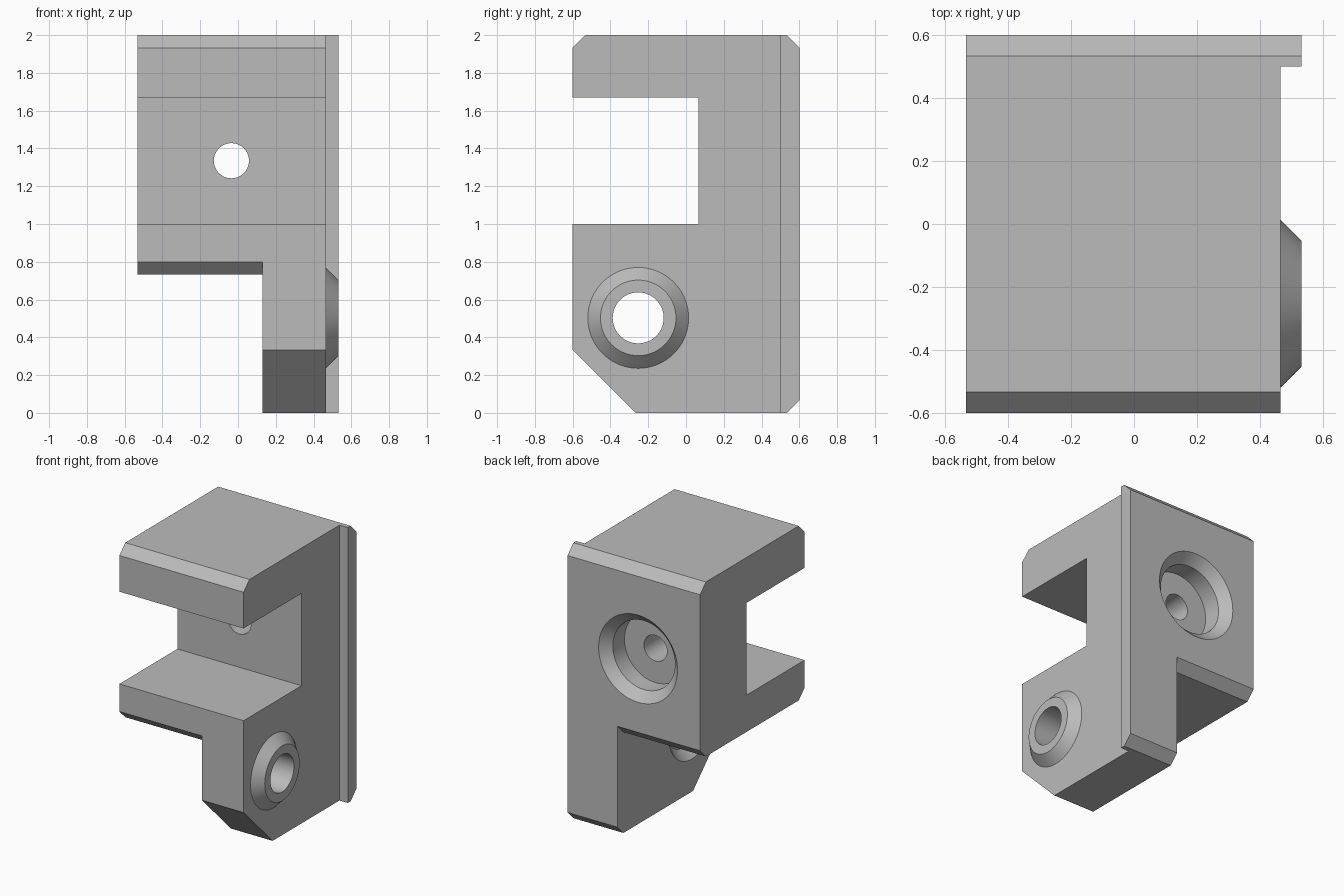
import bpy, bmesh, math
from mathutils import Vector

cube = bpy.data.objects.get("Cube")
if cube:
    bpy.data.objects.remove(cube, do_unlink=True)

grey = bpy.data.materials.new("plain grey")
grey.use_nodes = True
colour = (0.5, 0.5, 0.5, 1)
grey.diffuse_color = colour
grey.node_tree.nodes["Principled BSDF"].inputs["Base Color"].default_value = colour


def finish(name, bm):
    bmesh.ops.recalc_face_normals(bm, faces=bm.faces)
    mesh = bpy.data.meshes.new(name)
    bm.to_mesh(mesh)
    bm.free()
    mesh.materials.append(grey)
    obj = bpy.data.objects.new(name, mesh)
    bpy.context.collection.objects.link(obj)
    return obj


def extrude_x(name, profile, x0, x1):
    """Solid made from a (y, z) outline pulled along x."""
    bm = bmesh.new()
    face = bm.faces.new([bm.verts.new((x0, y, z)) for y, z in profile])
    new = bmesh.ops.extrude_face_region(bm, geom=[face])["geom"]
    verts = [g for g in new if isinstance(g, bmesh.types.BMVert)]
    bmesh.ops.translate(bm, verts=verts, vec=(x1 - x0, 0, 0))
    return finish(name, bm)


def turned(name, centre, axis, steps, sides=72):
    """Round solid along x or y from (position, radius) steps."""
    bm = bmesh.new()
    rings = []
    for pos, r in steps:
        ring = []
        for i in range(sides):
            a = math.tau * i / sides
            u, v = r * math.cos(a), r * math.sin(a)
            p = (pos, u, v) if axis == "x" else (u, pos, v)
            ring.append(bm.verts.new(Vector(p) + Vector(centre)))
        rings.append(ring)
    for a, b in zip(rings, rings[1:]):
        for i in range(sides):
            j = (i + 1) % sides
            bm.faces.new((a[i], a[j], b[j], b[i]))
    bm.faces.new(rings[0])
    bm.faces.new(rings[-1])
    return finish(name, bm)


def combine(target, tool, operation):
    mod = target.modifiers.new(tool.name, "BOOLEAN")
    mod.operation = operation
    mod.solver = "EXACT"
    mod.object = tool
    bpy.context.view_layer.objects.active = target
    bpy.ops.object.modifier_apply(modifier=mod.name)
    bpy.data.objects.remove(tool, do_unlink=True)


# Clamp body with bevelled corners and an open front slot
body = extrude_x("clamp_body", [
    (-0.6, 0.333), (-0.267, 0), (0.533, 0), (0.6, 0.067), (0.6, 1.933),
    (0.533, 2), (-0.533, 2), (-0.6, 1.933), (-0.6, 1.67), (0.065, 1.67),
    (0.065, 1), (-0.6, 1)], -0.533, 0.532)

# Trim the side so only a thin rear flange stands out
combine(body, extrude_x("flange_trim", [
    (-0.8, -0.2), (0.5, -0.2), (0.5, 2.2), (-0.8, 2.2)], 0.465, 0.8), "DIFFERENCE")

# Remove the lower right corner, leaving bevelled edges above it
combine(body, extrude_x("corner_cut", [
    (-0.8, -0.2), (0.8, -0.2), (0.8, 1), (0.533, 0.733),
    (-0.533, 0.733), (-0.8, 1)], -0.8, 0.13), "DIFFERENCE")

# Hinge boss, then the pin hole with its matching conical seat
hinge = (0, -0.253, 0.503)
combine(body, turned("hinge_boss", hinge, "x", [
    (0.4, 0.267), (0.465, 0.267), (0.532, 0.2)]), "UNION")
combine(body, turned("hinge_hole", hinge, "x", [
    (0.129, 0.267), (0.197, 0.2), (0.197, 0.135), (0.7, 0.135)]), "DIFFERENCE")

# Rear screw hole with countersunk counterbore
combine(body, turned("screw_hole", (-0.035, 0, 1.335), "y", [
    (-0.1, 0.093), (0.4, 0.093), (0.4, 0.25), (0.533, 0.25), (0.65, 0.367)]),
    "DIFFERENCE")

body.select_set(True)
bpy.context.view_layer.objects.active = body
bpy.ops.object.shade_smooth_by_angle(angle=math.radians(25))
